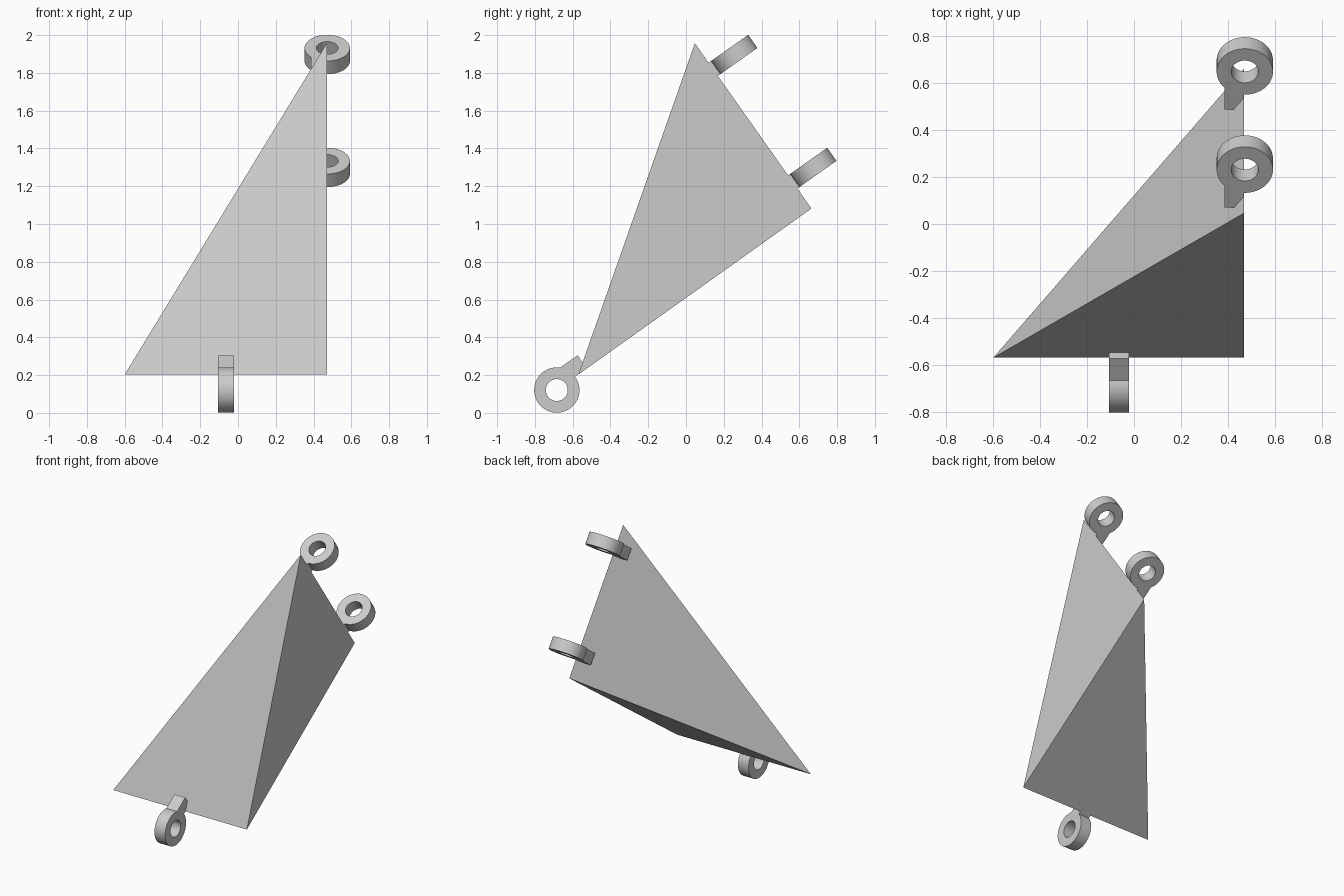
import bpy, bmesh, math
from mathutils import Vector, Matrix

if "Cube" in bpy.data.objects:
    bpy.data.objects.remove(bpy.data.objects["Cube"])

grey = bpy.data.materials.new("light_grey")
grey.diffuse_color = (0.6, 0.6, 0.6, 1)
grey.use_nodes = True
grey.node_tree.nodes["Principled BSDF"].inputs["Base Color"].default_value = grey.diffuse_color

# Solid four-sided wedge body
A = Vector((-0.60, -0.57, 0.203))
B = Vector((0.47, -0.57, 0.203))
C = Vector((0.47, 0.047, 1.957))
D = Vector((0.47, 0.664, 1.082))
mesh = bpy.data.meshes.new("wedge_body")
bm = bmesh.new()
corners = [bm.verts.new(p) for p in (A, B, C, D)]
for ids in ((0, 1, 2), (0, 2, 3), (0, 3, 1), (1, 3, 2)):
    bm.faces.new([corners[i] for i in ids])
bmesh.ops.recalc_face_normals(bm, faces=bm.faces)
bm.to_mesh(mesh)
bm.free()
mesh.materials.append(grey)
bpy.context.collection.objects.link(bpy.data.objects.new("wedge_body", mesh))

# Ring with a one-sided tab: outline and hole, extruded
OUTER, HOLE, THICK = 0.12, 0.058, 0.085
TAB_END, TAB_LOW, TAB_HIGH = 0.196, 0.003, 0.087


def arc(radius, start, end, count):
    return [(radius * math.cos(start + (end - start) * i / count),
             radius * math.sin(start + (end - start) * i / count))
            for i in range(count + 1)]


def eyelet(name, centre, tab_dir, side_dir):
    a0 = math.asin(TAB_HIGH / OUTER)
    a1 = 2 * math.pi + math.asin(TAB_LOW / OUTER)
    outline = arc(OUTER, a0, a1, 56) + [(TAB_END, TAB_LOW), (TAB_END, TAB_HIGH)]
    hole = arc(HOLE, 0, 2 * math.pi, 48)[:-1]
    curve = bpy.data.curves.new(name, "CURVE")
    curve.dimensions = "2D"
    curve.fill_mode = "BOTH"
    curve.extrude = THICK / 2
    for pts in (outline, hole):
        spline = curve.splines.new("POLY")
        spline.points.add(len(pts) - 1)
        for p, (x, y) in zip(spline.points, pts):
            p.co = (x, y, 0, 1)
        spline.use_cyclic_u = True
    obj = bpy.data.objects.new(name, curve)
    bpy.context.collection.objects.link(obj)
    bpy.ops.object.select_all(action="DESELECT")
    obj.select_set(True)
    bpy.context.view_layer.objects.active = obj
    bpy.ops.object.convert(target="MESH")
    obj = bpy.context.object
    bm = bmesh.new()
    bm.from_mesh(obj.data)
    bmesh.ops.remove_doubles(bm, verts=bm.verts, dist=0.0001)
    bmesh.ops.recalc_face_normals(bm, faces=bm.faces)
    bm.to_mesh(obj.data)
    bm.free()
    obj.data.materials.clear()
    obj.data.materials.append(grey)
    # Local x follows the tab, local y the side it sits on
    axis = tab_dir.cross(side_dir)
    rot = Matrix((tab_dir, side_dir, axis)).transposed()
    obj.matrix_world = Matrix.Translation(centre) @ rot.to_4x4()
    bpy.ops.object.shade_smooth_by_angle(angle=math.radians(30))


along = (D - C).normalized()                 # direction of the rear edge
out = Vector((0, -along.z, along.y))         # away from the rear edge

# Front ring stands upright, the two rear rings lie across the rear edge
eyelet("front_ring", Vector((-0.0635, -0.684, 0.121)), out, -along)
for name, y, z in (("upper_rear_ring", 0.2555, 1.8975),
                   ("lower_rear_ring", 0.674, 1.2995)):
    eyelet(name, Vector((0.4725, y, z)), -out, Vector((-1, 0, 0)))
